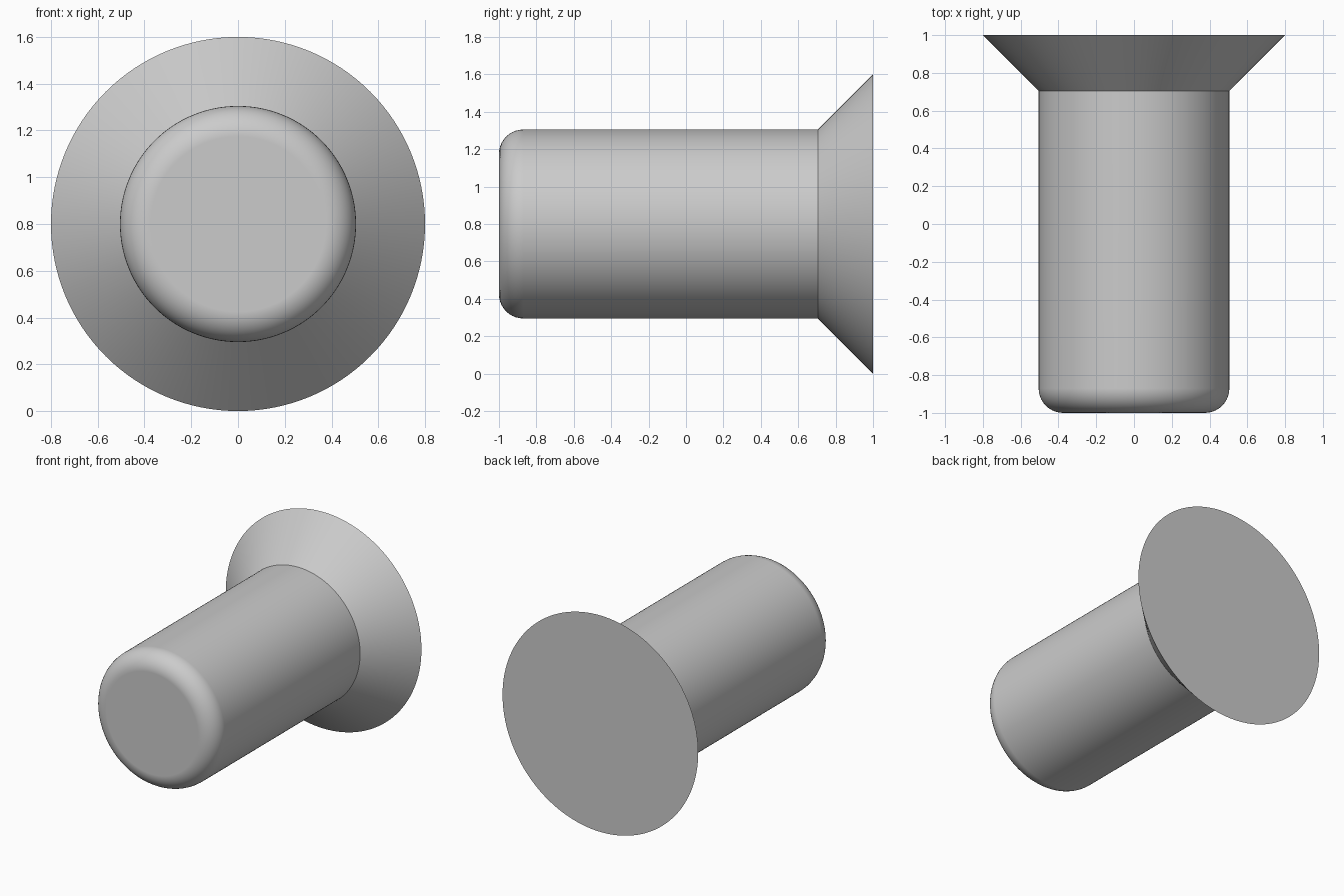
import bpy
import bmesh
from math import sin, cos, pi, radians

cube = bpy.data.objects.get("Cube")
if cube:
    bpy.data.objects.remove(cube, do_unlink=True)

SEGMENTS = 128
AXIS_Z = 0.8
SHANK_R, HEAD_R = 0.505, 0.8
FRONT_Y, NECK_Y, BACK_Y = -1.0, 0.705, 1.0
FILLET, FILLET_STEPS = 0.13, 10

# Plain grey metal
metal = bpy.data.materials.new("grey_metal")
metal.use_nodes = True
grey = (0.6, 0.6, 0.6, 1)
metal.diffuse_color = grey
metal.node_tree.nodes["Principled BSDF"].inputs["Base Color"].default_value = grey

# Profile as (radius, y): rounded tip, straight shank, flared head
profile = []
for i in range(FILLET_STEPS + 1):
    a = i / FILLET_STEPS * pi / 2
    profile.append((SHANK_R - FILLET + FILLET * sin(a),
                    FRONT_Y + FILLET - FILLET * cos(a)))
profile += [(SHANK_R, NECK_Y), (HEAD_R, BACK_Y)]

# Revolve the profile about the y axis and cap both ends
bm = bmesh.new()
rings = []
for r, y in profile:
    rings.append([bm.verts.new((r * cos(2 * pi * k / SEGMENTS), y,
                                r * sin(2 * pi * k / SEGMENTS)))
                  for k in range(SEGMENTS)])
for a, b in zip(rings, rings[1:]):
    for k in range(SEGMENTS):
        n = (k + 1) % SEGMENTS
        bm.faces.new((a[k], a[n], b[n], b[k]))
bm.faces.new(rings[0])
bm.faces.new(rings[-1])
bmesh.ops.recalc_face_normals(bm, faces=bm.faces)

mesh = bpy.data.meshes.new("countersunk_rivet")
bm.to_mesh(mesh)
bm.free()
mesh.materials.append(metal)
rivet = bpy.data.objects.new("countersunk_rivet", mesh)
rivet.location.z = AXIS_Z
bpy.context.collection.objects.link(rivet)

# Smooth sides with crisp neck and rim, flat end caps
bpy.ops.object.select_all(action="DESELECT")
rivet.select_set(True)
bpy.context.view_layer.objects.active = rivet
bpy.ops.object.shade_smooth_by_angle(angle=radians(30))
weighted = rivet.modifiers.new("flat_caps", "WEIGHTED_NORMAL")
weighted.keep_sharp = True
